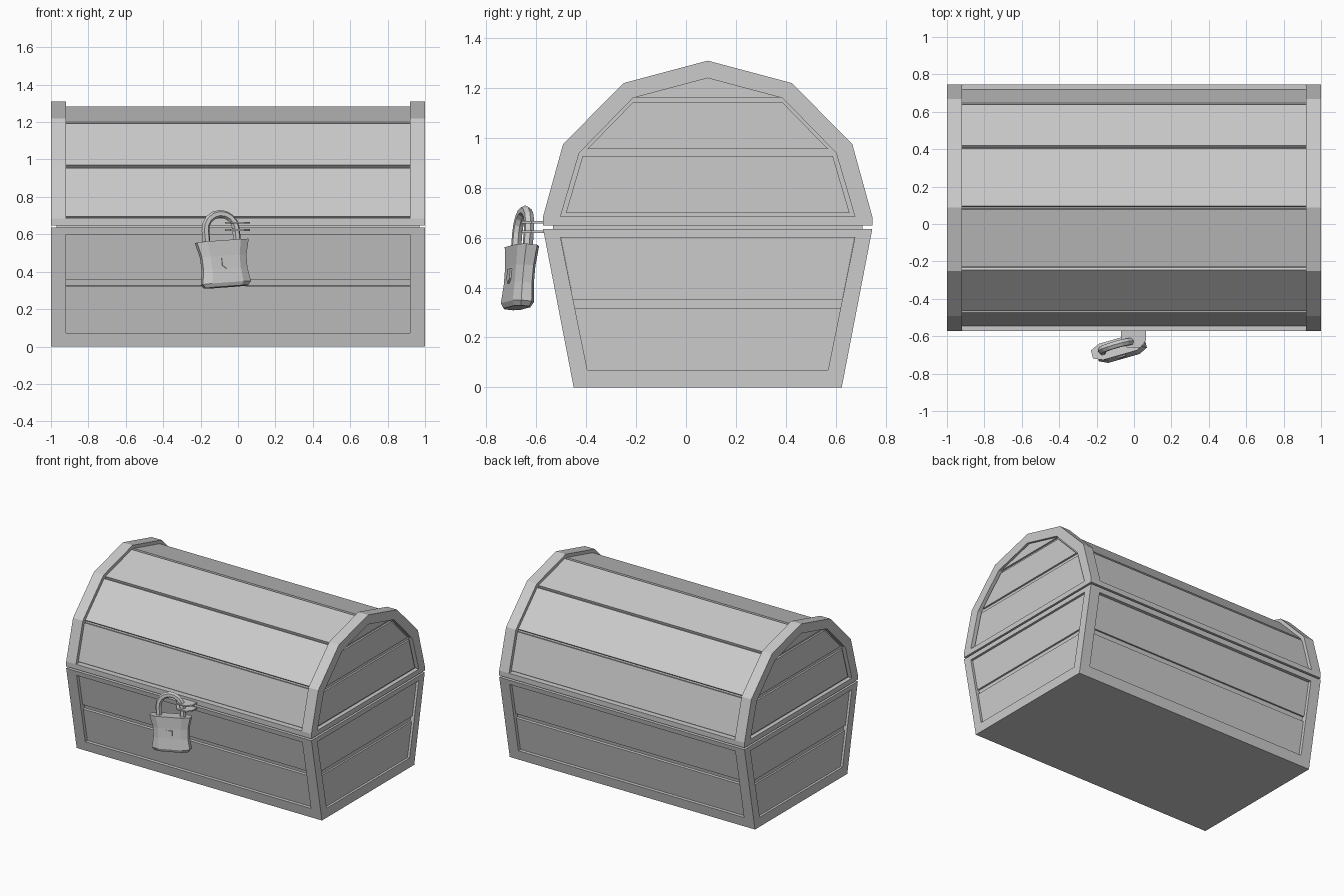
import bpy, bmesh, math
from mathutils import Vector, Euler, Matrix

if "Cube" in bpy.data.objects:
    bpy.data.objects.remove(bpy.data.objects["Cube"])

grey = bpy.data.materials.new("plain grey")
grey.use_nodes = True
COLOUR = (0.6, 0.6, 0.6, 1)
grey.diffuse_color = COLOUR
grey.node_tree.nodes["Principled BSDF"].inputs["Base Color"].default_value = COLOUR

MID = 0.087  # y of the chest's centre line


def loft(name, rings, closed=False):
    """Bridge rings of 3D points; cap the ends unless the rings form a loop."""
    bm = bmesh.new()
    loops = [[bm.verts.new(p) for p in ring] for ring in rings]
    count = len(loops[0])
    pairs = list(zip(loops, loops[1:]))
    if closed:
        pairs.append((loops[-1], loops[0]))
    else:
        bm.faces.new(loops[0])
        bm.faces.new(loops[-1])
    for a, b in pairs:
        for i in range(count):
            j = (i + 1) % count
            bm.faces.new((a[i], a[j], b[j], b[i]))
    bmesh.ops.recalc_face_normals(bm, faces=bm.faces)
    mesh = bpy.data.meshes.new(name)
    bm.to_mesh(mesh)
    bm.free()
    mesh.materials.append(grey)
    obj = bpy.data.objects.new(name, mesh)
    bpy.context.collection.objects.link(obj)
    return obj


def at_x(poly, x):
    return [(x, y + MID, z) for y, z in poly]


def prism(name, poly, x0, x1):
    return loft(name, [at_x(poly, x0), at_x(poly, x1)])


def mirrored(half):
    """Full outline from its +y half, listed from bottom to top."""
    return half + [(-y, z) for y, z in reversed(half) if y > 0]


def end_frame(name, outer, inner):
    for side, s in (("left", 1), ("right", -1)):
        loft(f"{side}_{name}", [at_x(outer, s), at_x(outer, s * 0.92),
                                at_x(inner, s * 0.92), at_x(inner, s)], closed=True)


def end_board(name, half):
    for side, s in (("left", 1), ("right", -1)):
        prism(f"{side}_{name}", mirrored(half), s * 0.9, s * 0.983)


def long_board(name, a, b, trim_a, trim_b):
    """Board along x, sunk below the outline segment from a to b, front and back."""
    a, b = Vector(a), Vector(b)
    d = (b - a).normalized()
    n = Vector((-d.y, d.x))
    a, b = a + d * trim_a, b - d * trim_b
    quad = [a + n * 0.024, b + n * 0.024, b + n * 0.06, a + n * 0.06]
    for side, s in (("back", 1), ("front", -1)):
        prism(f"{side}_{name}", [(s * p.x, p.y) for p in quad], -0.93, 0.93)


def width_at(half, z):
    for (y0, z0), (y1, z1) in zip(half, half[1:]):
        if z0 <= z <= z1:
            return y0 + (y1 - y0) * (z - z0) / (z1 - z0)


# Outlines (+y half, bottom to top)
base_out = [(0.5375, 0), (0.66, 0.635)]
base_in = [(0.4825, 0.07), (0.59, 0.6)]
lid_out = [(0.66, 0.648), (0.66, 0.685), (0.58, 0.975), (0.3375, 1.22), (0, 1.31)]
lid_in = [(0.59, 0.685), (0.571, 0.75), (0.515, 0.94), (0.3, 1.16), (0, 1.24)]

# Cores behind the boards
prism("base_core", mirrored([(0.5, 0.01), (0.615, 0.62)]), -0.97, 0.97)
prism("lid_core", mirrored([(0.62, 0.61), (0.62, 0.68), (0.543, 0.955),
                            (0.32, 1.18), (0, 1.266)]), -0.97, 0.97)

# Frames on both ends and rails along the length
end_frame("base_frame", mirrored(base_out), mirrored(base_in))
end_frame("lid_frame", mirrored(lid_out), mirrored(lid_in))
for name, half, low, high in (("bottom_rail", base_out, 0, 0.073),
                              ("base_top_rail", base_out, 0.6, 0.635),
                              ("lid_rail", lid_out, 0.648, 0.685)):
    prism(name, mirrored([(width_at(half, z), z) for z in (low, high)]), -0.95, 0.95)

# Base boards
for row, (low, high) in (("lower", (0.065, 0.318)), ("upper", (0.353, 0.605))):
    end_board(f"base_{row}_end_board",
              [(width_at(base_in, min(max(z, 0.07), 0.6)), z) for z in (low, high)])
    long_board(f"base_{row}_board", (width_at(base_out, low), low),
               (width_at(base_out, high), high), 0, 0)

# Lid boards
for row, (low, high) in (("lower", (0.7, 0.927)), ("middle", (0.955, 1.145))):
    end_board(f"lid_{row}_end_board", [(width_at(lid_in, z) - 0.017, z) for z in (low, high)])
end_board("lid_top_end_board", [(0.293, 1.163), (0, 1.24)])
for i, row in enumerate(("lower", "middle", "top")):
    long_board(f"lid_{row}_board", lid_out[i + 1], lid_out[i + 2], 0.016, 0.016)

# Staple plates, one on the base and one on the lid
plate = [(-0.07, -0.54), (0.065, -0.54), (0.065, -0.62), (0.035, -0.66),
         (-0.04, -0.66), (-0.07, -0.62)]
for name, z in (("base_staple", 0.618), ("lid_staple", 0.657)):
    loft(name, [[(x, y, z) for x, y in plate], [(x, y, z + 0.01) for x, y in plate]])

# Padlock, hanging slightly askew
hang = (Matrix.Translation((-0.075, -0.668, 0.443))
        @ Euler((math.radians(-6), math.radians(-4), math.radians(16))).to_matrix().to_4x4())


def body_ring(w, d, z):
    quarter = [(w, d * 0.5), (w * 0.65, d)]
    top = quarter + [(-x, y) for x, y in reversed(quarter)]
    return [(x, y, z) for x, y in top + [(-x, -y) for x, y in top]]


body = loft("padlock_body", [body_ring(*r) for r in (
    (0.118, 0.034, -0.125), (0.134, 0.044, -0.105), (0.122, 0.04, -0.03),
    (0.124, 0.04, 0.04), (0.144, 0.045, 0.122))])
body.matrix_world = hang

# Keyhole plate
shield = [(-0.022, 0.028), (0.022, 0.028), (0.022, -0.012), (0, -0.032), (-0.022, -0.012)]
keyhole = loft("keyhole_plate", [[(x, y, z) for x, z in shield] for y in (-0.038, -0.047)])
keyhole.matrix_world = hang

# Shackle
path = [(-0.085, 0.1)]
path += [(-0.085 * math.cos(math.pi * i / 8), 0.183 + 0.085 * math.sin(math.pi * i / 8))
         for i in range(9)]
path.append((0.085, 0.1))
curve = bpy.data.curves.new("shackle_path", "CURVE")
curve.dimensions = "3D"
curve.bevel_depth = 0.021
curve.bevel_resolution = 1
spline = curve.splines.new("POLY")
spline.points.add(len(path) - 1)
for point, (x, z) in zip(spline.points, path):
    point.co = (x, 0, z, 1)
helper = bpy.data.objects.new("shackle_helper", curve)
mesh = bpy.data.meshes.new_from_object(helper)
bpy.data.objects.remove(helper)
mesh.materials.clear()
mesh.materials.append(grey)
for face in mesh.polygons:
    face.use_smooth = False
shackle = bpy.data.objects.new("padlock_shackle", mesh)
bpy.context.collection.objects.link(shackle)
shackle.matrix_world = hang
